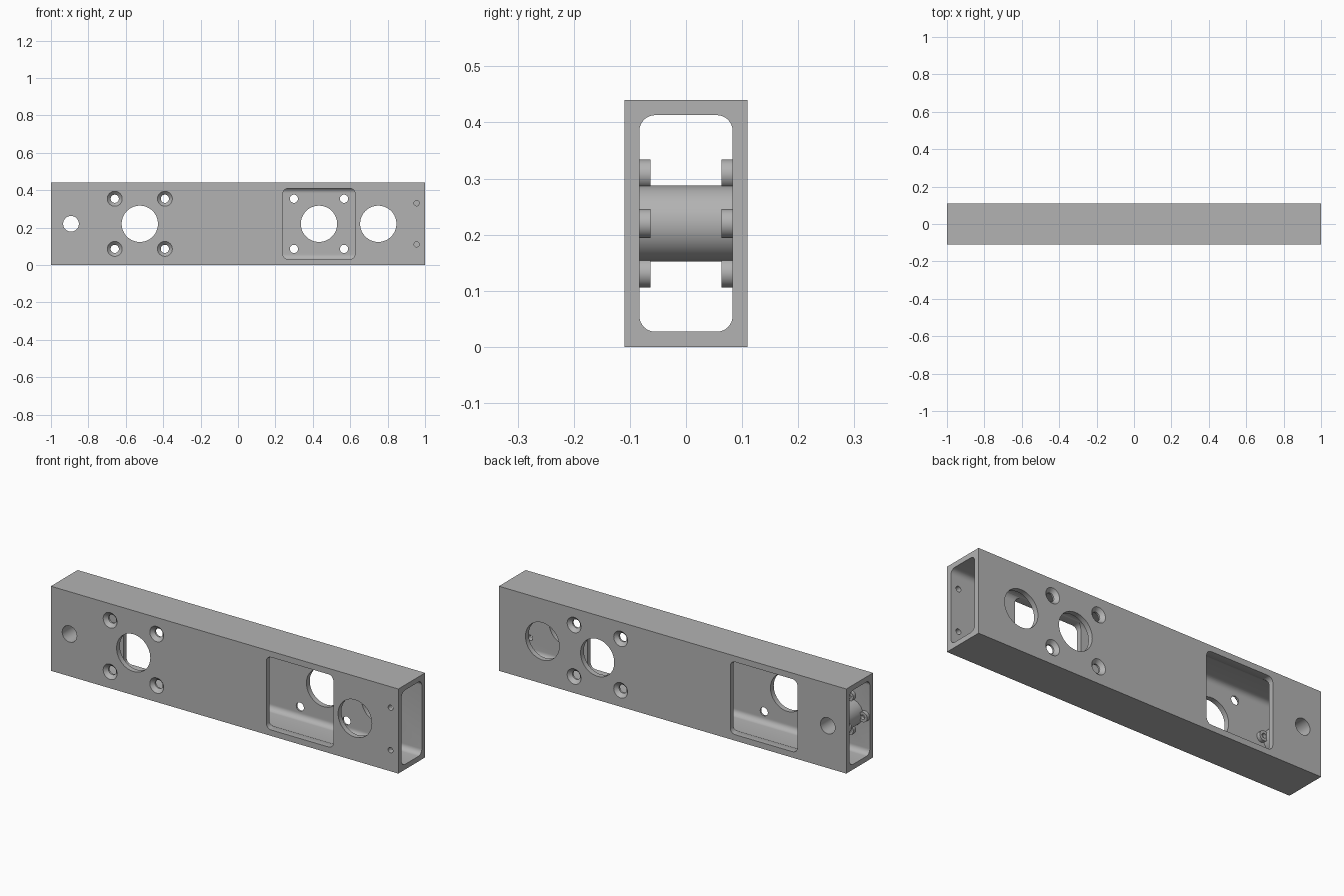
import bpy, bmesh, math
from mathutils import Vector

cube = bpy.data.objects.get("Cube")
if cube:
    bpy.data.objects.remove(cube, do_unlink=True)

MID = 0.22            # mid height of the beam
HALF_Y = 0.11         # half depth
HUB_X = -0.893
GROUPS = ((-0.525, -1), (0.433, 1))   # motor mount centre, wall side

metal = bpy.data.materials.new("plain_grey")
metal.diffuse_color = (0.45, 0.45, 0.45, 1)
metal.use_nodes = True
metal.node_tree.nodes["Principled BSDF"].inputs["Base Color"].default_value = (0.45, 0.45, 0.45, 1)


def loft(bm, rings):
    """Skin a closed solid through rings of points."""
    loops = [[bm.verts.new(p) for p in ring] for ring in rings]
    n = len(loops[0])
    for a, b in zip(loops, loops[1:]):
        for i in range(n):
            j = (i + 1) % n
            bm.faces.new((a[i], a[j], b[j], b[i]))
    bm.faces.new(loops[0][::-1])
    bm.faces.new(loops[-1])


def lathe_y(bm, x, z, profile, sides=48):
    """Round solid along y; profile is (y, radius) pairs."""
    turns = [2 * math.pi * i / sides for i in range(sides)]
    loft(bm, [[Vector((x + r * math.cos(t), y, z + r * math.sin(t))) for t in turns]
              for y, r in profile])


def rounded_rect(half_w, half_h, radius, steps=8):
    pts = []
    for k, (sx, sy) in enumerate(((1, 1), (-1, 1), (-1, -1), (1, -1))):
        for i in range(steps + 1):
            t = (k + i / steps) * math.pi / 2
            pts.append((sx * (half_w - radius) + radius * math.cos(t),
                        sy * (half_h - radius) + radius * math.sin(t)))
    return pts


def make(name, bm):
    bmesh.ops.recalc_face_normals(bm, faces=bm.faces)
    mesh = bpy.data.meshes.new(name)
    bm.to_mesh(mesh)
    bm.free()
    obj = bpy.data.objects.new(name, mesh)
    bpy.context.collection.objects.link(obj)
    mesh.materials.append(metal)
    return obj


def combine(target, tool, operation):
    tool.hide_render = True
    mod = target.modifiers.new(tool.name, "BOOLEAN")
    mod.object, mod.operation, mod.solver = tool, operation, "EXACT"
    bpy.context.view_layer.objects.active = target
    bpy.ops.object.modifier_apply(modifier=mod.name)
    bpy.data.objects.remove(tool, do_unlink=True)


# Outer block
bm = bmesh.new()
corners = ((-HALF_Y, 0), (HALF_Y, 0), (HALF_Y, 0.44), (-HALF_Y, 0.44))
loft(bm, [[Vector((x, y, z)) for y, z in corners] for x in (-1, 1)])
beam = make("box_beam", bm)

# Hollow core, open at both ends
bm = bmesh.new()
core = rounded_rect(0.083, 0.193, 0.028)
loft(bm, [[Vector((x, y, z + MID)) for y, z in core] for x in (-1.1, 1.1)])
combine(beam, make("core_cutter", bm), "DIFFERENCE")

# Cross tube between the walls
bm = bmesh.new()
lathe_y(bm, HUB_X, MID, ((-0.095, 0.068), (0.095, 0.068)))
combine(beam, make("cross_tube", bm), "UNION")

# Four screw bosses on each wall around the tube
boss_spots = [(HUB_X + dx, MID + dz, s)
              for dx, dz in ((0.08, 0), (-0.08, 0), (0, 0.088), (0, -0.088))
              for s in (-1, 1)]
bm = bmesh.new()
for x, z, s in boss_spots:
    lathe_y(bm, x, z, ((s * 0.095, 0.026), (s * 0.063, 0.026)), 32)
combine(beam, make("screw_bosses", bm), "UNION")

# All holes and windows
bm = bmesh.new()
for x, z, s in boss_spots:
    lathe_y(bm, x, z, ((s * 0.082, 0.012), (s * 0.05, 0.012)), 20)
lathe_y(bm, HUB_X, MID, ((-0.2, 0.042), (0.2, 0.042)))
lathe_y(bm, 0.75, MID, ((-0.2, 0.097), (0.2, 0.097)), 64)
for z in (0.11, 0.33):
    lathe_y(bm, 0.955, z, ((-0.2, 0.014), (-0.05, 0.014)), 24)
for cx, side in GROUPS:
    # Motor hole with four countersunk screw holes
    lathe_y(bm, cx, MID, ((side * 0.05, 0.097), (side * 0.2, 0.097)), 64)
    for dx in (-0.134, 0.134):
        for dz in (-0.134, 0.134):
            lathe_y(bm, cx + dx, MID + dz,
                    ((side * 0.05, 0.022), (side * 0.092, 0.022),
                     (side * HALF_Y, 0.04), (side * 0.13, 0.04)), 32)
    # Access window in the opposite wall
    window = rounded_rect(0.193, 0.189, 0.028)
    loft(bm, [[Vector((cx + x, -side * y, z + MID)) for x, z in window] for y in (0.05, 0.2)])
combine(beam, make("hole_cutters", bm), "DIFFERENCE")

# Smooth the round walls, keep edges crisp
bpy.ops.object.select_all(action="DESELECT")
beam.select_set(True)
bpy.context.view_layer.objects.active = beam
bpy.ops.object.shade_smooth_by_angle(angle=math.radians(30))
